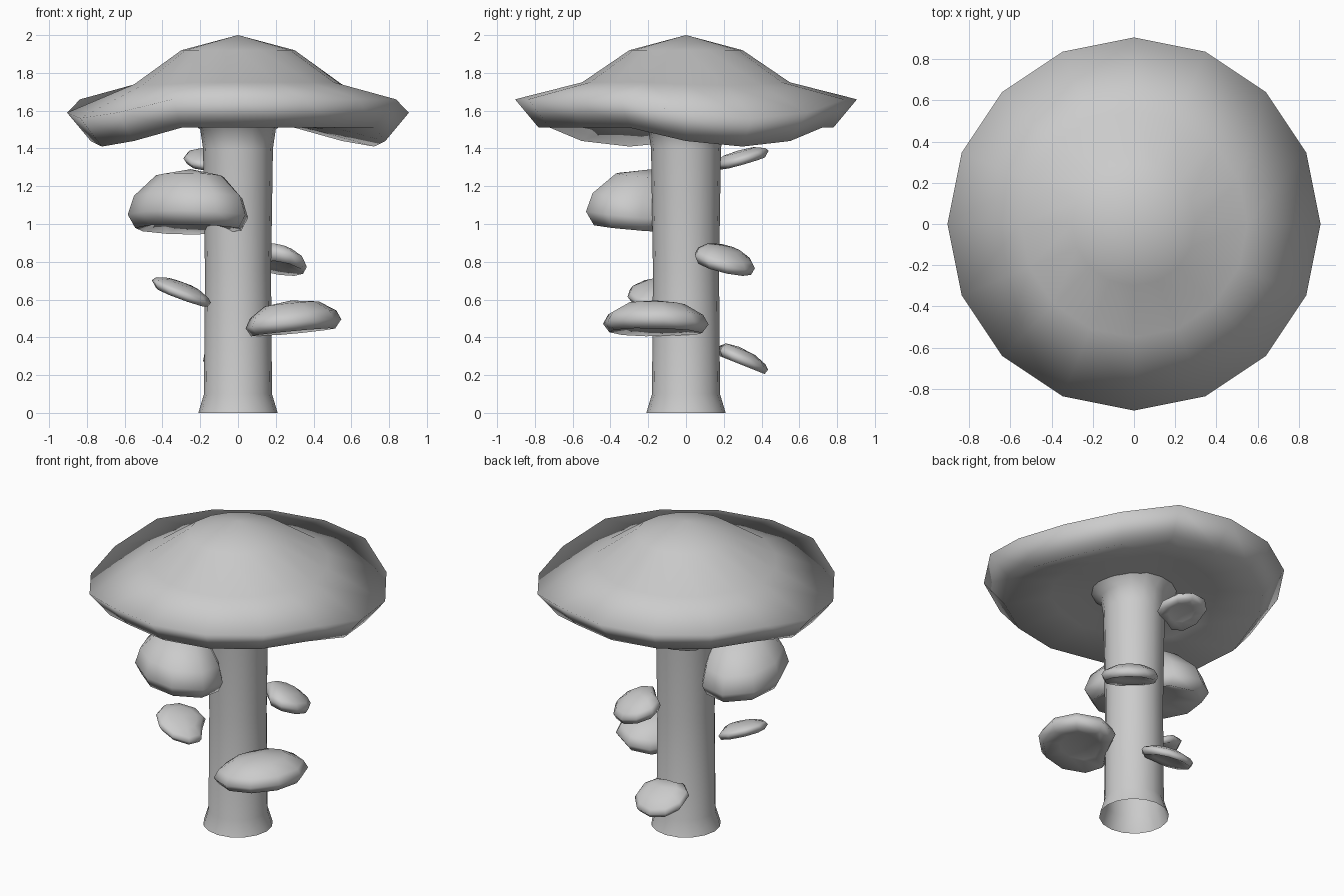
import bpy, bmesh
from math import sin, cos, pi, radians, atan2

if "Cube" in bpy.data.objects:
    bpy.data.objects.remove(bpy.data.objects["Cube"])


def lathe(name, profile, sides, place):
    """Skin rings of (radius, height, weight); place() positions each point."""
    bm = bmesh.new()
    rings = []
    for r, z, w in profile:
        if r == 0:
            rings.append([bm.verts.new(place(0, 0, z, w))])
        else:
            rings.append([bm.verts.new(place(r, 2 * pi * i / sides, z, w))
                          for i in range(sides)])
    for a, b in zip(rings, rings[1:]):
        for i in range(sides):
            j = (i + 1) % sides
            quad = [a[i % len(a)], a[j % len(a)], b[j % len(b)], b[i % len(b)]]
            bm.faces.new(list(dict.fromkeys(quad)))
    bmesh.ops.recalc_face_normals(bm, faces=bm.faces)
    for f in bm.faces:
        f.smooth = True
    mesh = bpy.data.meshes.new(name)
    bm.to_mesh(mesh)
    bm.free()
    obj = bpy.data.objects.new(name, mesh)
    bpy.context.collection.objects.link(obj)
    return obj


# Stem: open at the foot, flared at both ends
def round_place(r, t, z, w):
    return (r * cos(t), r * sin(t), z)


# listed top to foot
lathe("stem", [(0.27, 1.56, 0), (0.2, 1.5, 0), (0.185, 1.4, 0), (0.175, 0.75, 0),
               (0.18, 0.1, 0), (0.21, 0, 0)], 16, round_place)
stem = bpy.data.objects["stem"]
# open tube: make sure the faces look outward
if stem.data.polygons[0].normal.dot(stem.data.polygons[0].center) < 0:
    stem.data.flip_normals()


# Main cap: rim droops on two opposite sides
def cap_place(r, t, z, w):
    droop = 0.1 * w * max(0, sin(2 * t + pi / 4))
    return (r * cos(t), r * sin(t), z - droop)


lathe("main_cap", [(0, 2.0, 0), (0.3, 1.92, 0), (0.55, 1.75, 0.15), (0.905, 1.66, 1),
                   (0.78, 1.51, 1), (0.5, 1.54, 0.4), (0.2, 1.55, 0), (0, 1.55, 0)],
      16, cap_place)


# Shelf mushrooms: kidney-shaped domes, notched where they meet the stem
def shelf(name, center, depth, width, top, lip, slope_x, slope_y):
    cx, cy, cz = center
    az = atan2(cy, cx)

    def place(r, t, z, w):
        notch = 1 - 0.35 * w * max(0, -cos(t)) ** 4
        u, v = r * depth * cos(t) * notch, r * width * sin(t)
        dx = u * cos(az) - v * sin(az)
        dy = u * sin(az) + v * cos(az)
        return (cx + dx, cy + dy, cz + z + slope_x * dx + slope_y * dy)

    lathe(name, [(0, top, 0), (0.55, top * 0.85, 0.5), (0.9, top * 0.4, 1), (1, 0, 1),
                 (0.88, -lip, 1), (0.5, -lip * 0.45, 0.5), (0, -lip * 0.3, 0)], 10, place)


shelf("large_shelf", (-0.25, -0.18, 1.04), 0.31, 0.38, 0.25, 0.07, -0.04, -0.09)
shelf("lower_right_shelf", (0.28, -0.16, 0.47), 0.26, 0.29, 0.125, 0.045, 0.1, -0.03)
shelf("left_shelf", (-0.29, -0.15, 0.64), 0.17, 0.16, 0.05, 0.03, -0.36, 0.1)
shelf("back_right_shelf", (0.2, 0.2, 0.81), 0.16, 0.175, 0.075, 0.04, -0.2, -0.25)
shelf("upper_back_shelf", (-0.13, 0.28, 1.345), 0.16, 0.16, 0.045, 0.03, -0.05, 0.28)
shelf("lower_back_shelf", (-0.02, 0.28, 0.29), 0.155, 0.17, 0.06, 0.03, 0.0, -0.4)
